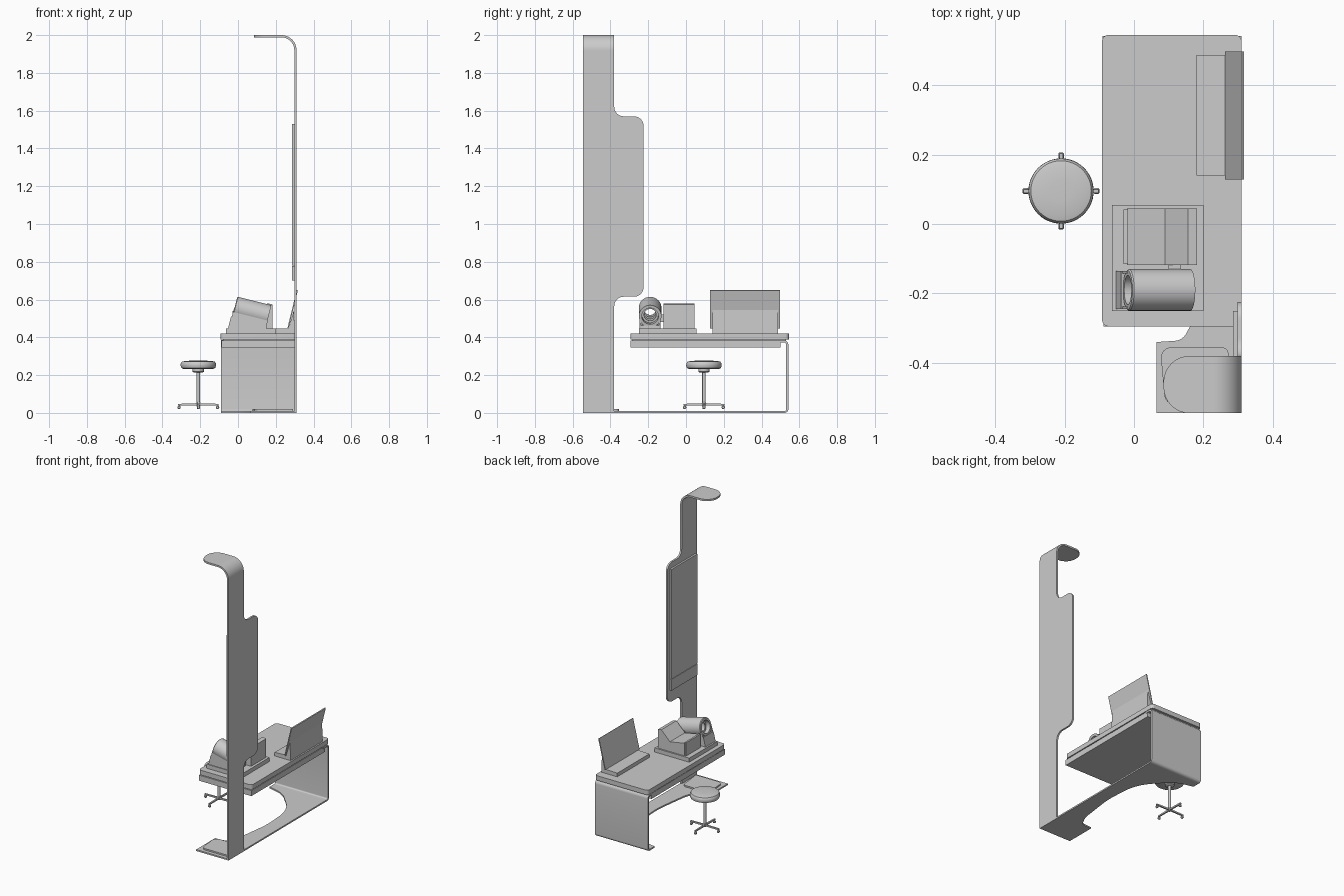
import bpy, bmesh, math
from mathutils import Vector, Matrix

old = bpy.data.objects.get("Cube")
if old:
    bpy.data.objects.remove(old, do_unlink=True)

grey = bpy.data.materials.new("plain_grey")
grey.use_nodes = True
colour = (0.6, 0.6, 0.6, 1)
grey.diffuse_color = colour
grey.node_tree.nodes["Principled BSDF"].inputs["Base Color"].default_value = colour


def finish(name, bm, smooth=True):
    bmesh.ops.remove_doubles(bm, verts=bm.verts, dist=1e-5)
    bmesh.ops.recalc_face_normals(bm, faces=bm.faces)
    mesh = bpy.data.meshes.new(name)
    bm.to_mesh(mesh)
    bm.free()
    mesh.materials.append(grey)
    ob = bpy.data.objects.new(name, mesh)
    bpy.context.collection.objects.link(ob)
    if smooth:
        bpy.ops.object.select_all(action='DESELECT')
        ob.select_set(True)
        bpy.context.view_layer.objects.active = ob
        bpy.ops.object.shade_smooth_by_angle(angle=math.radians(35))
    return ob


def rounded(corners, steps=8):
    """Outline from (a, b) or (a, b, radius) corners."""
    out = []
    for i, c in enumerate(corners):
        p = Vector(c[:2])
        r = c[2] if len(c) > 2 else 0
        if not r:
            out.append(p)
            continue
        u = (Vector(corners[i - 1][:2]) - p).normalized()
        v = (Vector(corners[(i + 1) % len(corners)][:2]) - p).normalized()
        half = u.angle(v) / 2
        centre = p + (u + v).normalized() * r / math.sin(half)
        start = p + u * r / math.tan(half) - centre
        end = p + v * r / math.tan(half) - centre
        sweep = start.angle(end)
        for k in range(steps + 1):
            t = k / steps
            w = (start * math.sin((1 - t) * sweep) + end * math.sin(t * sweep)) / math.sin(sweep)
            out.append(centre + w)
    return out


def extrude(name, outline, axis, lo, hi):
    """Closed outline in the plane across the axis, thickened from lo to hi."""
    place = {'x': lambda a, b, h: (h, a, b),
             'y': lambda a, b, h: (a, h, b),
             'z': lambda a, b, h: (a, b, h)}[axis]
    bm = bmesh.new()
    low = [bm.verts.new(place(a, b, lo)) for a, b in outline]
    high = [bm.verts.new(place(a, b, hi)) for a, b in outline]
    n = len(low)
    for i in range(n):
        j = (i + 1) % n
        bm.faces.new((low[i], low[j], high[j], high[i]))
    bm.faces.new(low)
    bm.faces.new(high)
    return finish(name, bm)


def rect(x0, x1, y0, y1, r=0):
    return rounded([(x0, y0, r), (x1, y0, r), (x1, y1, r), (x0, y1, r)])


def box(name, x, y, z, r=0):
    return extrude(name, rect(*x, *y, r), 'z', *z)


def lathe(name, profile, matrix, segments=40):
    bm = bmesh.new()
    rings = []
    for r, h in profile:
        rings.append([bm.verts.new(matrix @ Vector((r * math.cos(a), r * math.sin(a), h)))
                      for a in (math.tau * k / segments for k in range(segments))])
    for lower, upper in zip(rings, rings[1:]):
        for i in range(segments):
            j = (i + 1) % segments
            bm.faces.new((lower[i], lower[j], upper[j], upper[i]))
    if profile[0] != profile[-1]:
        bm.faces.new(rings[0])
        bm.faces.new(rings[-1])
    return finish(name, bm)


# Tall column with its widened side panel
extrude("column_panel", rounded([
    (-0.545, 0), (-0.38, 0), (-0.38, 0.615, 0.05), (-0.225, 0.615, 0.05),
    (-0.225, 1.57, 0.05), (-0.38, 1.57, 0.05), (-0.38, 1.92), (-0.545, 1.92)]),
    'x', 0.298, 0.31)

# Bend at the top and rounded canopy
extrude("canopy_bend", rounded([
    (0.298, 1.92), (0.298, 1.988, 0.068), (0.22, 1.988),
    (0.22, 2.0), (0.31, 2.0, 0.08), (0.31, 1.92)], 14), 'y', -0.545, -0.38)
extrude("canopy", rounded([
    (0.22, -0.545), (0.22, -0.38), (0.085, -0.38, 0.075), (0.085, -0.545, 0.075)]),
    'z', 1.988, 2.0)

# Wall screen with a lower strip
box("wall_screen", (0.285, 0.3), (-0.53, -0.25), (0.78, 1.53))
box("screen_strip", (0.285, 0.3), (-0.53, -0.25), (0.7, 0.777))

# Floor plate with a sweeping concave edge
extrude("floor_plate", rounded([
    (0.31, -0.545), (0.31, 0.52), (-0.09, 0.52), (-0.09, 0.47),
    (0.03, 0.44, 0.2), (0.2, 0.26, 0.3), (0.215, 0, 0.6), (0.18, -0.26, 0.2),
    (0.14, -0.335, 0.04), (0.065, -0.34), (0.065, -0.545)]), 'z', 0, 0.01)
extrude("foot_pad", rounded([
    (0.09, -0.52, 0.03), (0.29, -0.52), (0.27, -0.355, 0.02), (0.075, -0.355, 0.03)]),
    'z', 0.01, 0.02)

# Desk: end leg bent from one sheet, lower tray and top
extrude("desk_leg", rounded([
    (0.5, 0), (0.542, 0, 0.02), (0.542, 0.385, 0.025), (0.48, 0.385),
    (0.48, 0.373), (0.53, 0.373, 0.013), (0.53, 0.01, 0.009), (0.5, 0.01)]),
    'x', -0.09, 0.31)
box("desk_tray", (-0.088, 0.308), (-0.295, 0.5), (0.345, 0.383))
box("desk_core", (-0.08, 0.3), (-0.285, 0.53), (0.38, 0.392))
box("desk_top", (-0.092, 0.31), (-0.295, 0.545), (0.388, 0.42), 0.02)

# Folding display: wedge base and leaning lid
extrude("display_base", [
    Vector(p) for p in ((0.18, 0.42), (0.3, 0.42), (0.296, 0.545),
                        (0.268, 0.448), (0.18, 0.445))], 'y', 0.14, 0.487)
extrude("display_lid", [
    Vector(p) for p in ((0.262, 0.45), (0.268, 0.447), (0.317, 0.648), (0.311, 0.651))],
    'y', 0.128, 0.497)

# Desk instrument: plinth, sloped body, side plate and connector
box("instrument_plinth", (-0.063, 0.2), (-0.25, 0.055), (0.42, 0.448))
extrude("instrument_body", [
    Vector(p) for p in ((-0.02, 0.445), (0.182, 0.445), (0.182, 0.575),
                        (0.155, 0.58), (0.09, 0.515), (-0.02, 0.535))], 'y', -0.118, 0.045)
box("instrument_plate", (-0.03, -0.018), (-0.115, 0.042), (0.445, 0.54))
box("instrument_connector", (0.1, 0.135), (-0.14, -0.115), (0.48, 0.52))

# Tilted open tube with inner rings, on its stand
front = Vector((-0.018, -0.19, 0.557))
back = Vector((0.162, -0.19, 0.512))
axis = back - front
length = axis.length
tube = Matrix.Translation(front) @ axis.to_track_quat('Z', 'Y').to_matrix().to_4x4()
lathe("tube", [(0.06, 0.004), (0.06, length), (0.044, length), (0.042, 0),
               (0.056, 0), (0.06, 0.004)], tube)
for i in range(4):
    h = 0.03 + i * 0.04
    lathe(f"tube_ring_{i + 1}", [(0.045, h), (0.032, h), (0.032, h + 0.006),
                                 (0.045, h + 0.006), (0.045, h)], tube, 24)
extrude("tube_stand", [
    Vector(p) for p in ((-0.053, 0.446), (0.15, 0.446), (0.15, 0.462),
                        (-0.025, 0.506), (-0.037, 0.51))], 'y', -0.245, -0.135)
# Cheeks joining the tube sides to the stand
for name, y in (("left", -0.245), ("right", -0.143)):
    extrude(f"tube_cheek_{name}", [
        Vector(p) for p in ((-0.052, 0.446), (0.15, 0.446), (0.16, 0.51), (-0.02, 0.555))],
        'y', y, y + 0.008)

# Stool: cushion, hub and post
stool = Matrix.Translation((-0.21, 0.095, 0))
lathe("stool_seat", [(0.08, 0.233), (0.09, 0.238), (0.094, 0.25), (0.093, 0.262),
                     (0.087, 0.271), (0.07, 0.275), (0.03, 0.277)], stool, 48)
lathe("stool_hub", [(0.022, 0.213), (0.03, 0.218), (0.03, 0.236)], stool, 24)
lathe("stool_post", [(0.009, 0.035), (0.009, 0.215)], stool, 20)

# Four stool legs with small casters
for i in range(4):
    turn = stool @ Matrix.Rotation(i * math.pi / 2, 4, 'Z')
    leg = extrude(f"stool_leg_{i + 1}", rounded([
        (0, 0.075), (0.012, 0.05, 0.01), (0.108, 0.048), (0.108, 0.039),
        (0, 0.039)], 4), 'y', -0.005, 0.005)
    leg.matrix_world = turn
    lathe(f"stool_pin_{i + 1}", [(0.004, 0.025), (0.004, 0.046)],
          turn @ Matrix.Translation((0.102, 0, 0)), 12)
    lathe(f"stool_caster_{i + 1}", [(0.006, -0.008), (0.009, -0.005), (0.009, 0.005), (0.006, 0.008)],
          turn @ Matrix.Translation((0.102, 0, 0.029)) @ Matrix.Rotation(math.pi / 2, 4, 'X'), 16)
